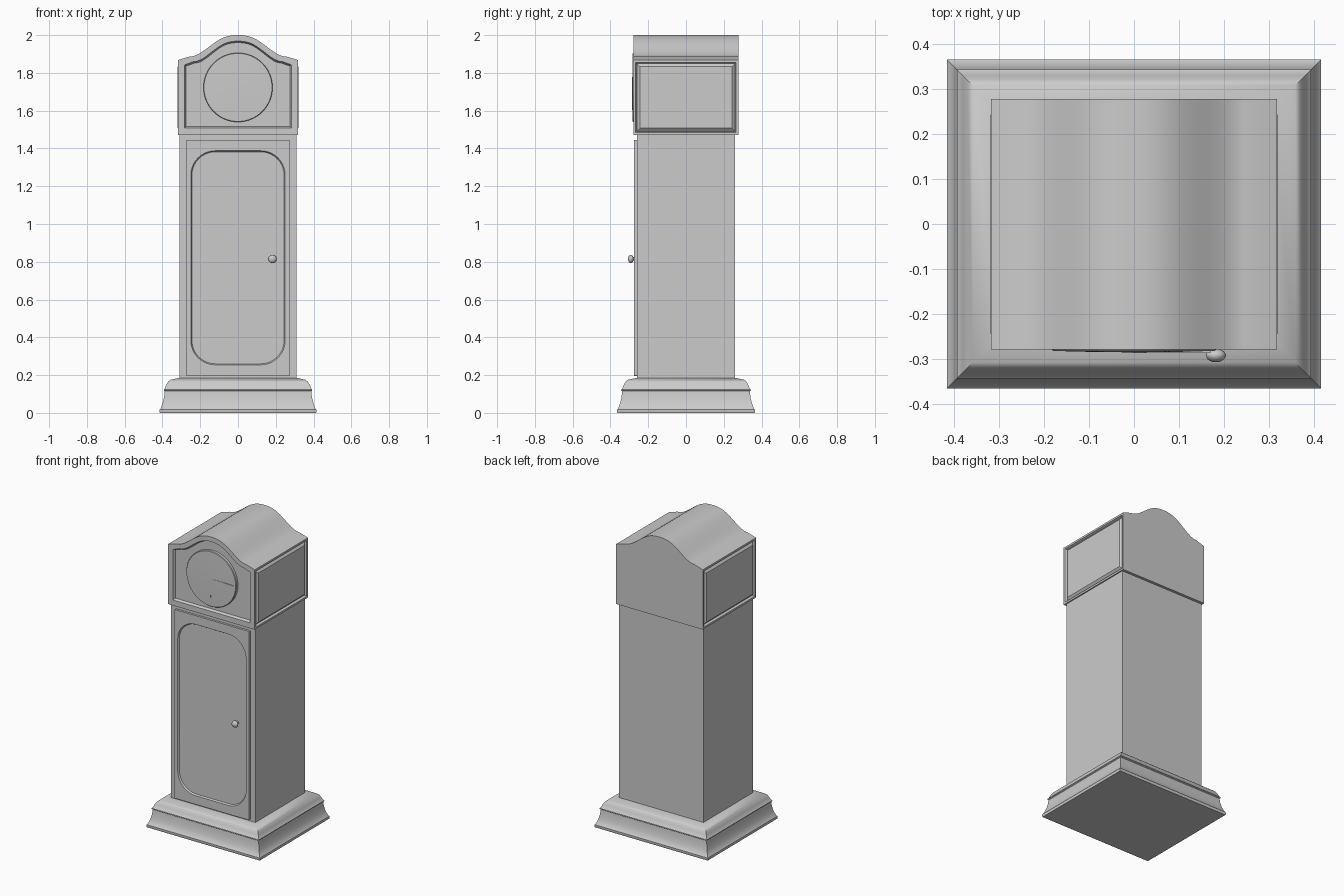
import bpy, bmesh, math
from mathutils import Vector

if "Cube" in bpy.data.objects:
    bpy.data.objects.remove(bpy.data.objects["Cube"])


def finish(name, bm, angle=30):
    bmesh.ops.recalc_face_normals(bm, faces=bm.faces)
    me = bpy.data.meshes.new(name)
    bm.to_mesh(me)
    bm.free()
    ob = bpy.data.objects.new(name, me)
    bpy.context.collection.objects.link(ob)
    bpy.ops.object.select_all(action='DESELECT')
    ob.select_set(True)
    bpy.context.view_layer.objects.active = ob
    bpy.ops.object.shade_smooth_by_angle(angle=math.radians(angle))
    return ob


def skin(loops):
    """Closed solid through matching loops, capped at both ends."""
    bm = bmesh.new()
    rings = [[bm.verts.new(p) for p in loop] for loop in loops]
    n = len(rings[0])
    for a, b in zip(rings, rings[1:]):
        for i in range(n):
            j = (i + 1) % n
            bm.faces.new((a[i], a[j], b[j], b[i]))
    bm.faces.new(rings[0])
    bm.faces.new(rings[-1])
    return bm


def at_y(outline, y):
    return [(x, y, z) for x, z in outline]


def rect(hx, hy, z):
    return [(-hx, -hy, z), (hx, -hy, z), (hx, hy, z), (-hx, hy, z)]


def rounded(hx, z0, z1, r, seg=10):
    pts = []
    for k, (cx, cz) in enumerate([(hx - r, z1 - r), (r - hx, z1 - r),
                                  (r - hx, z0 + r), (hx - r, z0 + r)]):
        for i in range(seg + 1):
            a = math.pi / 2 * (k + i / seg)
            pts.append((cx + r * math.cos(a), cz + r * math.sin(a)))
    return pts


def arched(hw, z0, z_side, z_base, z_top, bump, seg=40):
    pts = [(-hw, z0), (hw, z0), (hw, z_side)]
    for i in range(seg + 1):
        x = bump * (1 - 2 * i / seg)
        t = (abs(x) / bump) ** 1.25
        pts.append((x, z_base + (z_top - z_base) * (1 + math.cos(math.pi * t)) / 2))
    return pts + [(-hw, z_side)]


def disc(r, cx, cz, seg=64):
    return [(cx + r * math.cos(2 * math.pi * i / seg),
             cz + r * math.sin(2 * math.pi * i / seg)) for i in range(seg)]


# Moulded plinth: (outset from trunk, height)
profile = [(0.103, 0), (0.105, 0.004), (0.105, 0.018), (0.099, 0.024), (0.088, 0.055),
           (0.081, 0.085), (0.078, 0.115), (0.083, 0.119), (0.083, 0.124),
           (0.077, 0.13), (0.07, 0.148), (0.06, 0.165), (0.048, 0.175), (-0.005, 0.187)]
finish("plinth", skin([rect(0.31 + o, 0.26 + o, z) for o, z in profile]))

# Trunk
finish("trunk", skin([rect(0.31, 0.26, 0.18), rect(0.31, 0.26, 1.48)]))

# Door with a recessed rounded panel
outer, inner = rounded(0.272, 0.196, 1.446, 0.002), rounded(0.25, 0.254, 1.388, 0.13)
inner2 = rounded(0.244, 0.26, 1.382, 0.124)
finish("door", skin([at_y(outer, -0.255), at_y(outer, -0.274), at_y(inner, -0.274),
                     at_y(inner2, -0.264)]))

# Door knob
knob = [(0.009, -0.26), (0.009, -0.279), (0.017, -0.282), (0.022, -0.289), (0.022, -0.294),
        (0.018, -0.301), (0.011, -0.305), (0.004, -0.307)]
finish("door_knob", skin([at_y(disc(r, 0.182, 0.815, 24), y) for r, y in knob]), 50)

# Arched hood with a recessed front
outline = arched(0.318, 1.472, 1.868, 1.887, 2.0, 0.255)
opening = arched(0.282, 1.508, 1.843, 1.86, 1.968, 0.235)
opening2 = arched(0.274, 1.516, 1.836, 1.852, 1.96, 0.23)
bm = skin([at_y(outline, 0.278), at_y(outline, -0.279), at_y(opening, -0.279),
           at_y(opening2, -0.262)])
bmesh.ops.recalc_face_normals(bm, faces=bm.faces)
# Raised-and-fielded side panels
sides = [f for f in bm.faces if abs(f.normal.x) > 0.99 and f.calc_area() > 0.1]
bmesh.ops.inset_individual(bm, faces=sides, thickness=0.018, depth=0)
bmesh.ops.inset_individual(bm, faces=sides, thickness=0.008, depth=-0.014)
bmesh.ops.inset_individual(bm, faces=sides, thickness=0.024, depth=0.015)
finish("hood", bm)

# Dial
dial = [(0.183, -0.255), (0.183, -0.278), (0.18, -0.282), (0.1, -0.284), (0.02, -0.285)]
finish("dial", skin([at_y(disc(r, 0, 1.723), y) for r, y in dial]))

# Hands: length and angle
for name, length, ang in (("minute_hand", 0.17, 0), ("hour_hand", 0.12, -90)):
    d = Vector((math.cos(math.radians(ang)), math.sin(math.radians(ang))))
    s = Vector((-d.y, d.x)) * 0.003
    c = Vector((0, 1.723))
    shape = [c - s, c + d * length * 0.6 - s, c + d * length, c + d * length * 0.6 + s, c + s]
    finish(name, skin([at_y(shape, -0.28), at_y(shape, -0.2865)]))
